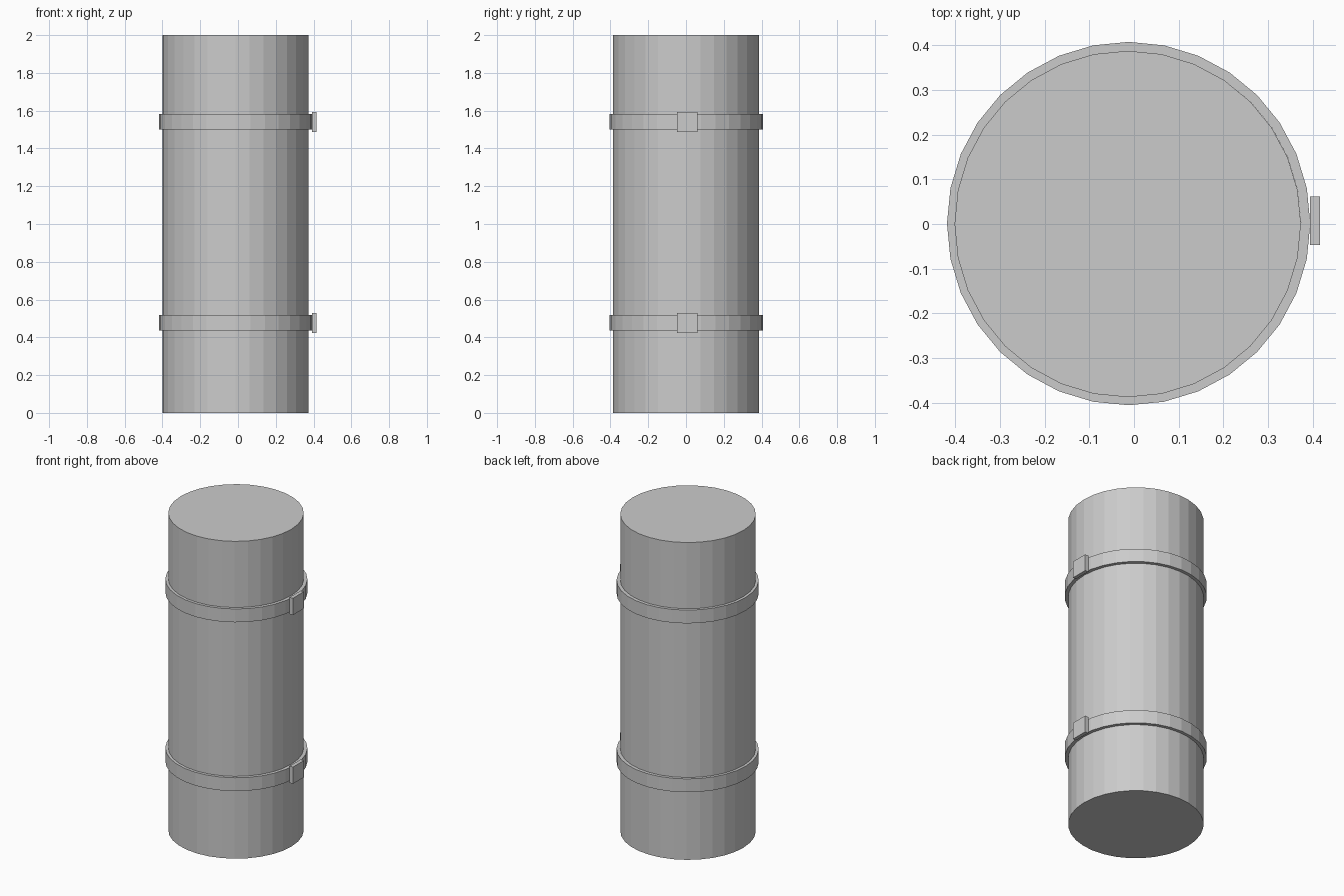
import bpy, bmesh
from math import cos, sin, tau

if "Cube" in bpy.data.objects:
    bpy.data.objects.remove(bpy.data.objects["Cube"])

SIDES = 32
CX = -0.014


def lathe(name, profile, cx=CX, cy=0.0, closed=False, cap_start=False, cap_end=False):
    """Revolve (radius, z) points around a vertical axis."""
    bm = bmesh.new()
    rings = [[bm.verts.new((cx + r * cos(tau * i / SIDES), cy + r * sin(tau * i / SIDES), z))
              for i in range(SIDES)] for r, z in profile]
    pairs = list(zip(rings, rings[1:]))
    if closed:
        pairs.append((rings[-1], rings[0]))
    for a, b in pairs:
        for i in range(SIDES):
            j = (i + 1) % SIDES
            bm.faces.new((a[i], a[j], b[j], b[i]))
    if cap_start:
        bm.faces.new(rings[0][::-1])
    if cap_end:
        bm.faces.new(rings[-1])
    bmesh.ops.recalc_face_normals(bm, faces=bm.faces)
    mesh = bpy.data.meshes.new(name)
    bm.to_mesh(mesh)
    bm.free()
    obj = bpy.data.objects.new(name, mesh)
    bpy.context.collection.objects.link(obj)
    return obj


def box(name, lo, hi):
    center = [(a + b) / 2 for a, b in zip(lo, hi)]
    bpy.ops.mesh.primitive_cube_add(size=1, location=center)
    obj = bpy.context.object
    obj.name = name
    obj.scale = [b - a for a, b in zip(lo, hi)]
    return obj


# Cylindrical body, closed at both ends, with seams near the ends
R = 0.387
lathe("cylinder_body", [(R, 0), (R, 0.26), (R, 1.76), (R, 2)],
      cap_start=True, cap_end=True)

# Two strap bands, each with a clasp on the +x side
for label, z in (("lower", 0.477), ("upper", 1.541)):
    h = 0.042
    lathe(label + "_band",
          [(0.385, z - h), (0.406, z - h), (0.406, z + h), (0.385, z + h)],
          cx=-0.012, cy=0.001, closed=True)
    box(label + "_clasp", (0.393, -0.047, z - 0.053), (0.416, 0.062, z + 0.053))
